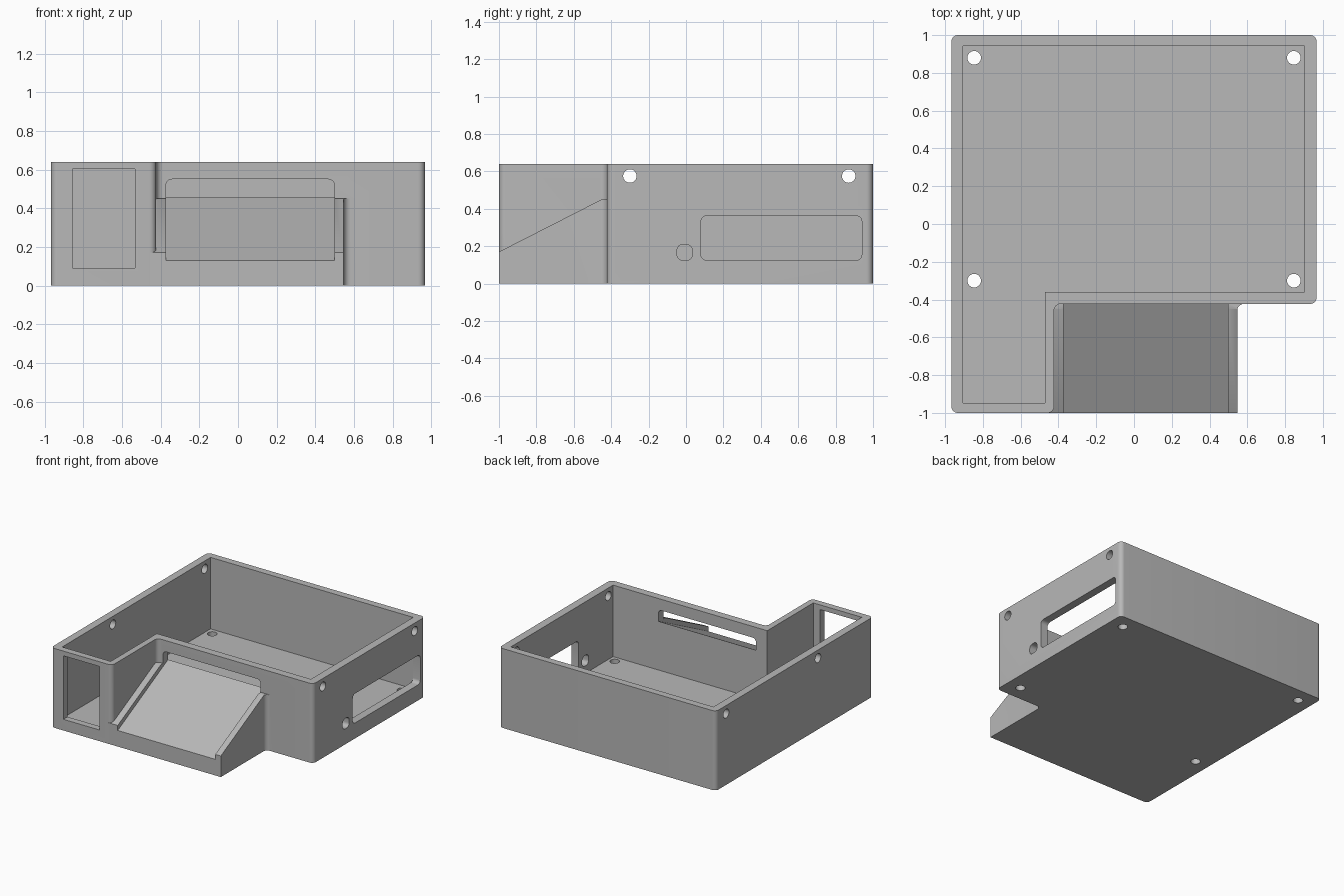
import bpy, bmesh, math
from mathutils import Vector

if "Cube" in bpy.data.objects:
    bpy.data.objects.remove(bpy.data.objects["Cube"], do_unlink=True)

grey = bpy.data.materials.new("plain_grey")
grey.use_nodes = True
grey.diffuse_color = (0.48, 0.48, 0.48, 1)
grey.node_tree.nodes["Principled BSDF"].inputs["Base Color"].default_value = (0.48, 0.48, 0.48, 1)


def rounded(corners, steps=8):
    """Turn (u, v, radius) right-angle corners into an outline with arcs."""
    out = []
    for i, (u, v, r) in enumerate(corners):
        p = Vector((u, v))
        if r == 0:
            out.append(p)
            continue
        before = (Vector(corners[i - 1][:2]) - p).normalized()
        after = (Vector(corners[(i + 1) % len(corners)][:2]) - p).normalized()
        centre = p + r * (before + after)
        for k in range(steps + 1):
            t = k / steps * math.pi / 2
            out.append(centre - r * (after * math.cos(t) + before * math.sin(t)))
    return out


def prism(name, outline, axis, lo, hi):
    """Extrude a flat outline along an axis."""
    place = {"x": lambda u, v, w: (w, u, v),
             "y": lambda u, v, w: (u, w, v),
             "z": lambda u, v, w: (u, v, w)}[axis]
    bm = bmesh.new()
    a, b = [[bm.verts.new(place(u, v, w)) for u, v in outline] for w in (lo, hi)]
    bm.faces.new(a)
    bm.faces.new(b[::-1])
    for i in range(len(a)):
        bm.faces.new((a[i - 1], a[i], b[i], b[i - 1]))
    bmesh.ops.recalc_face_normals(bm, faces=bm.faces)
    mesh = bpy.data.meshes.new(name)
    bm.to_mesh(mesh)
    bm.free()
    mesh.materials.append(grey)
    ob = bpy.data.objects.new(name, mesh)
    bpy.context.scene.collection.objects.link(ob)
    return ob


def combine(target, tool, operation="DIFFERENCE"):
    """Boolean a tool into the target, then discard the tool."""
    mod = target.modifiers.new(tool.name, "BOOLEAN")
    mod.operation, mod.solver, mod.object = operation, "EXACT", tool
    bpy.context.view_layer.objects.active = target
    bpy.ops.object.modifier_apply(modifier=mod.name)
    bpy.data.objects.remove(tool, do_unlink=True)


def rect(u0, v0, u1, v1, r=0):
    return rounded([(u0, v0, r), (u1, v0, r), (u1, v1, r), (u0, v1, r)])


def circle(u, v, r=0.036, n=32):
    return [(u + r * math.cos(math.tau * i / n), v + r * math.sin(math.tau * i / n))
            for i in range(n)]


SLOPE = 0.51
R = 0.035

# L-shaped outer body
case = prism("enclosure_case", rounded([
    (-0.967, -1, R), (-0.423, -1, R), (-0.423, -0.423, R),
    (0.967, -0.423, R), (0.967, 1, R), (-0.967, 1, R)]), "z", 0, 0.64)

# Sloped front block, filleted into the wall
ramp = prism("ramp", rounded([
    (-0.455, -1, 0), (0.547, -1, 0), (0.547, -0.423, R),
    (0.62, -0.423, 0), (0.62, -0.39, 0), (-0.455, -0.39, 0)]), "z", 0, 0.45)
combine(ramp, prism("slope_cut", [
    (-1.1, 0.17 - SLOPE * 0.1), (-0.451, 0.45), (-0.451, 0.6), (-1.1, 0.6)], "x", -1.2, 1.2))
combine(case, ramp, "UNION")

# Open-topped cavity above the floor
combine(case, prism("cavity_cut", rounded([
    (-0.905, -0.947, 0), (-0.472, -0.947, 0), (-0.472, -0.36, 0),
    (0.902, -0.36, 0), (0.902, 0.943, 0), (-0.905, 0.943, 0)]), "z", 0.064, 0.9))

# Sloped channel running through the front wall
channel = prism("channel_cut", rounded([
    (-0.372, 0, 0), (0.498, 0, 0), (0.498, 0.55, 0.03), (-0.372, 0.55, 0.03)]), "y", -1.1, -0.3)
for v in channel.data.vertices:
    if v.co.z < 0.1:
        v.co.z = 0.13 + SLOPE * (v.co.y + 1)
combine(case, channel)

# Front window, side slot and small side port
combine(case, prism("window_cut", rect(-0.857, 0.09, -0.533, 0.602), "y", -1.1, -0.9))
combine(case, prism("slot_cut", rect(0.08, 0.125, 0.94, 0.362, 0.03), "x", 0.85, 1.1))
combine(case, prism("port_cut", rect(-0.048, 0.125, 0.034, 0.208, 0.03), "x", 0.85, 1.1))

# Screw holes through the side walls and the floor
for y in (-0.3, 0.87):
    combine(case, prism("side_hole_cut", circle(y, 0.575), "x", -1.2, 1.2))
for x in (-0.846, 0.846):
    for y in (-0.3, 0.88):
        combine(case, prism("floor_hole_cut", circle(x, y), "z", -0.1, 0.2))

# Smooth rounded corners, crisp edges
bpy.ops.object.select_all(action="DESELECT")
case.select_set(True)
bpy.context.view_layer.objects.active = case
bpy.ops.object.shade_smooth_by_angle(angle=math.radians(30))
